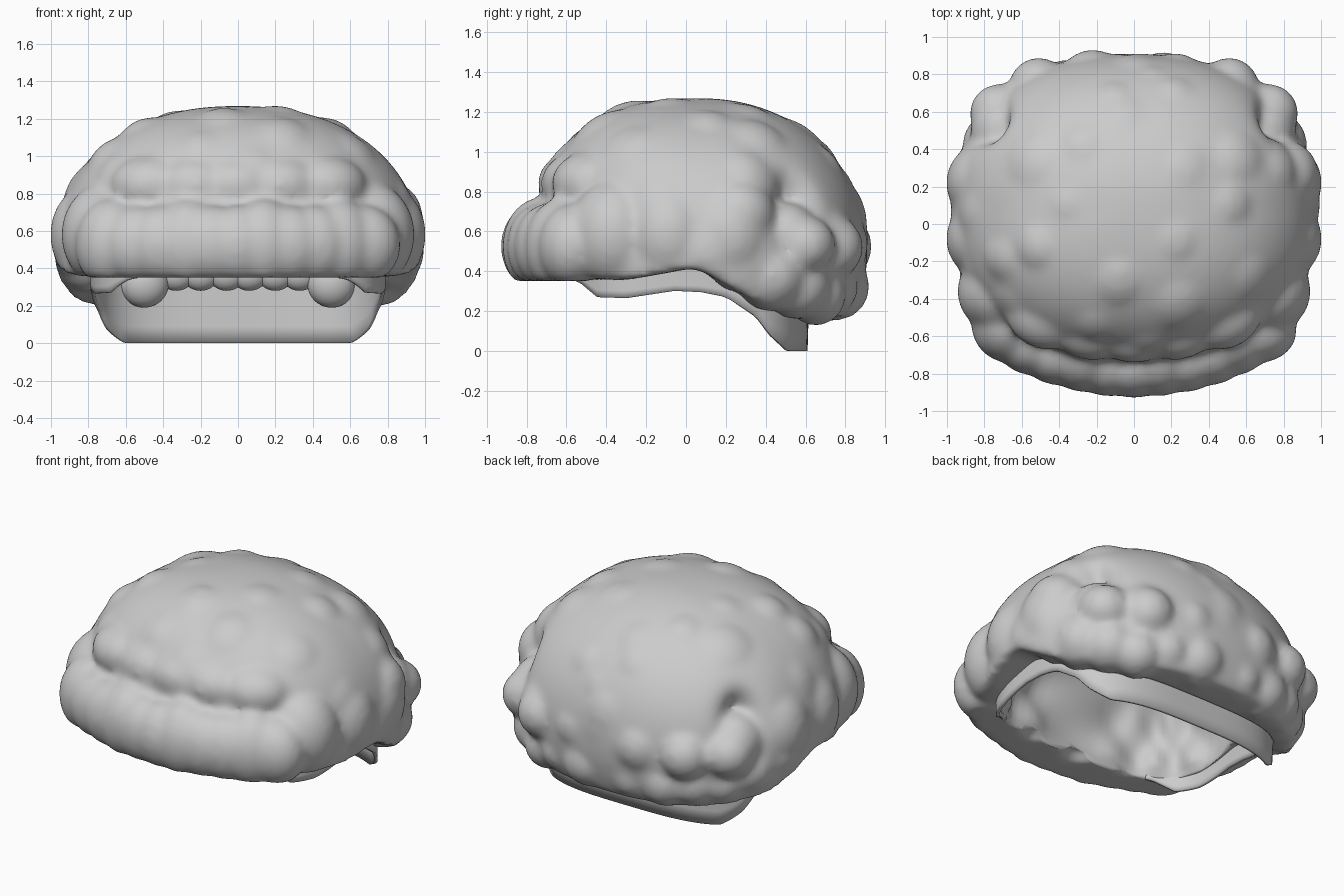
import bpy, bmesh, math, random
from mathutils import Vector, Matrix

random.seed(11)
if "Cube" in bpy.data.objects:
    bpy.data.objects.remove(bpy.data.objects["Cube"])

grey = bpy.data.materials.new("soft_grey")
grey.use_nodes = True
grey.diffuse_color = (0.6, 0.6, 0.6, 1)
grey.node_tree.nodes["Principled BSDF"].inputs["Base Color"].default_value = (0.6, 0.6, 0.6, 1)


def finish(bm, name):
    bmesh.ops.recalc_face_normals(bm, faces=bm.faces)
    mesh = bpy.data.meshes.new(name)
    bm.to_mesh(mesh)
    bm.free()
    mesh.materials.append(grey)
    for p in mesh.polygons:
        p.use_smooth = True
    obj = bpy.data.objects.new(name, mesh)
    bpy.context.collection.objects.link(obj)
    return obj


def lerp(points, v):
    # height along a short list of (position, height) pairs
    for (a, za), (b, zb) in zip(points, points[1:]):
        if v <= b:
            return za + (zb - za) * max(0, (v - a) / (b - a))
    return points[-1][1]


def ball(bm, loc, radii, floor=None):
    m = Matrix.Translation(loc) @ Matrix.Diagonal((*radii, 1))
    verts = bmesh.ops.create_icosphere(bm, subdivisions=4, radius=1, matrix=m)["verts"]
    if floor:
        for v in verts:
            v.co.z = max(v.co.z, floor(v.co.y))


def pair(bm, loc, radii, floor=None):
    for s in (-1, 1):
        ball(bm, (s * loc[0], loc[1], loc[2]), radii, floor)


def oval(t, rx, ry, power):
    c, s = math.cos(t), math.sin(t)
    return (math.copysign(abs(c) ** power, c) * rx, math.copysign(abs(s) ** power, s) * ry)


def hem(y):
    return lerp([(-0.6, 0.41), (-0.45, 0.36), (-0.3, 0.355), (-0.1, 0.39), (0.05, 0.42),
                 (0.2, 0.33), (0.4, 0.22), (0.65, 0.17)], y)


def dome_point(d):
    # unit direction to dome surface, fuller at the brow than at the back
    flat = math.hypot(d.x, d.y)
    t = math.atan2(d.y, d.x)
    p = 2.15 - 0.45 * min(0, math.sin(t)) - 0.1 * max(0, math.sin(t))
    k = (flat ** p + abs(d.z) ** p) ** (-1 / p)
    x, y = oval(t, 0.98, 0.83, 0.9)
    return Vector((x * flat * k, 0.08 + y * flat * k, 0.5 + 0.768 * d.z * k))


# Hair mass: broad dome with a dent behind each ear
bm = bmesh.new()
dome = bmesh.ops.create_icosphere(bm, subdivisions=5, radius=1)["verts"]
for v in dome:
    co = dome_point(v.co.normalized())
    gap = Vector((abs(co.x) - 0.78, co.y - 0.54, (co.z - 0.7) * 0.6)).length
    co.xy *= 1 - 0.18 * math.exp(-(gap / 0.11) ** 2)
    co.z = max(co.z, hem(co.y))
    v.co = co

# Shallow, uneven waves over the dome
for i in range(40):
    h = 0.02 + 0.93 * (i + random.random()) / 40
    a = i * 2.39996 + random.uniform(-0.3, 0.3)
    r = math.sqrt(1 - h * h)
    spot = dome_point(Vector((r * math.cos(a), r * math.sin(a), h)))
    if Vector((abs(spot.x) - 0.78, spot.y - 0.54, spot.z - 0.7)).length > 0.24:
        inward = (Vector((0, 0.08, 0.45)) - spot).normalized()
        s = random.uniform(0.2, 0.32)
        ball(bm, spot + inward * (s - random.uniform(0.008, 0.022)), [s] * 3, hem)

# Brow puffs above the fringe
for x in (0.0, 0.22, 0.45):
    pair(bm, (x, -0.525 + 0.35 * x * x, 0.84), (0.24, 0.22, 0.17))

# Side lobes
for y, x in ((-0.36, 0.7), (-0.08, 0.76), (0.22, 0.76)):
    pair(bm, (x, y, 0.58), (0.245, 0.23, 0.28), hem)

# Fringe roll with a flat underside
for i in range(11):
    x = -0.67 + 0.134 * i
    s = 0.18 + 0.025 * math.cos(i * 2.1)
    ball(bm, (x, -0.93 + s + 0.42 * x * x, 0.525), (0.2, s, s + 0.045), lambda v: 0.35)

# Curls around the back and nape
for z, r, n, inset in ((0.3, 0.165, 12, 0.175), (0.52, 0.18, 8, 0.18)):
    for i in range(n):
        t = math.radians(15 + 150 * i / (n - 1))
        x, y = oval(t, 1 - inset, 0.93 - inset, 0.78)
        s = r * random.uniform(0.88, 1.1)
        lift = lerp([(0.2, 0.16), (0.4, 0.08), (0.62, 0)], y)
        ball(bm, (x, y, z + lift + random.uniform(-0.025, 0.025)), [s] * 3)
pair(bm, (0.72, 0.59, 0.53), (0.16, 0.16, 0.15))
pair(bm, (0.51, 0.73, 0.52), (0.16, 0.16, 0.16))
hair = finish(bm, "curly_hair")

# Hollow for the head: clear behind the band, rippled and tighter above it
bm = bmesh.new()
bmesh.ops.create_uvsphere(bm, u_segments=96, v_segments=48, radius=1)
for v in bm.verts:
    t = math.atan2(v.co.y, v.co.x)
    r = 1 if v.co.z < 0 else math.hypot(v.co.x, v.co.y)
    x, y = oval(t, 0.79, 0.625, 0.6)
    z = 0.5 + v.co.z * 0.52
    tight = min(1, max(0, (z - 0.3) / 0.12))
    ripple = 1 - tight * (0.075 + 0.035 * math.sin(13 * t) * math.cos(14 * z))
    v.co = (x * r * ripple, y * r * ripple, z)
hollow = finish(bm, "head_hollow")
hollow.hide_render = True
hollow.hide_viewport = True

rm = hair.modifiers.new("blend_puffs", "REMESH")
rm.mode = "VOXEL"
rm.voxel_size = 0.022
rm.use_smooth_shade = True
sm = hair.modifiers.new("soften", "SMOOTH")
sm.factor = 0.5
sm.iterations = 12
cut = hair.modifiers.new("hollow_out", "BOOLEAN")
cut.operation = "DIFFERENCE"
cut.solver = "EXACT"
cut.object = hollow

# Under-cap band, deepening into the nape panel and open at the brow
edge = [(-0.6, 0.37), (-0.52, 0.34), (-0.44, 0.27), (-0.3, 0.265), (0, 0.31),
        (0.2, 0.27), (0.35, 0.17), (0.42, 0.08), (0.51, 0), (0.62, 0)]
bm = bmesh.new()
rows = []
steps, levels = 100, 6
for i in range(steps + 1):
    x, y = oval(math.radians(-57 + 294 * i / steps), 0.78, 0.6, 0.6)
    low = lerp(edge, y)
    col = []
    for j in range(levels):
        z = low + (0.45 - low) * j / (levels - 1)
        col.append(bm.verts.new((x, y + 0.05 * z * max(0, y), z)))
    rows.append(col)
for a, b in zip(rows, rows[1:]):
    for j in range(levels - 1):
        bm.faces.new((a[j], b[j], b[j + 1], a[j + 1]))
band = finish(bm, "under_cap_band")
thick = band.modifiers.new("thickness", "SOLIDIFY")
thick.thickness = 0.02
thick.offset = 0

# Small curls tucked inside the nape
bm = bmesh.new()
pair(bm, (0.5, 0.52, 0.32), (0.13, 0.1, 0.13))
for x in (0.06, 0.2, 0.33):
    pair(bm, (x, 0.54, 0.37), (0.1, 0.07, 0.09))
finish(bm, "inner_curls")

for obj in (hair, band):
    bpy.ops.object.select_all(action="DESELECT")
    obj.select_set(True)
    bpy.context.view_layer.objects.active = obj
    bpy.ops.object.shade_smooth_by_angle(angle=math.radians(50))
